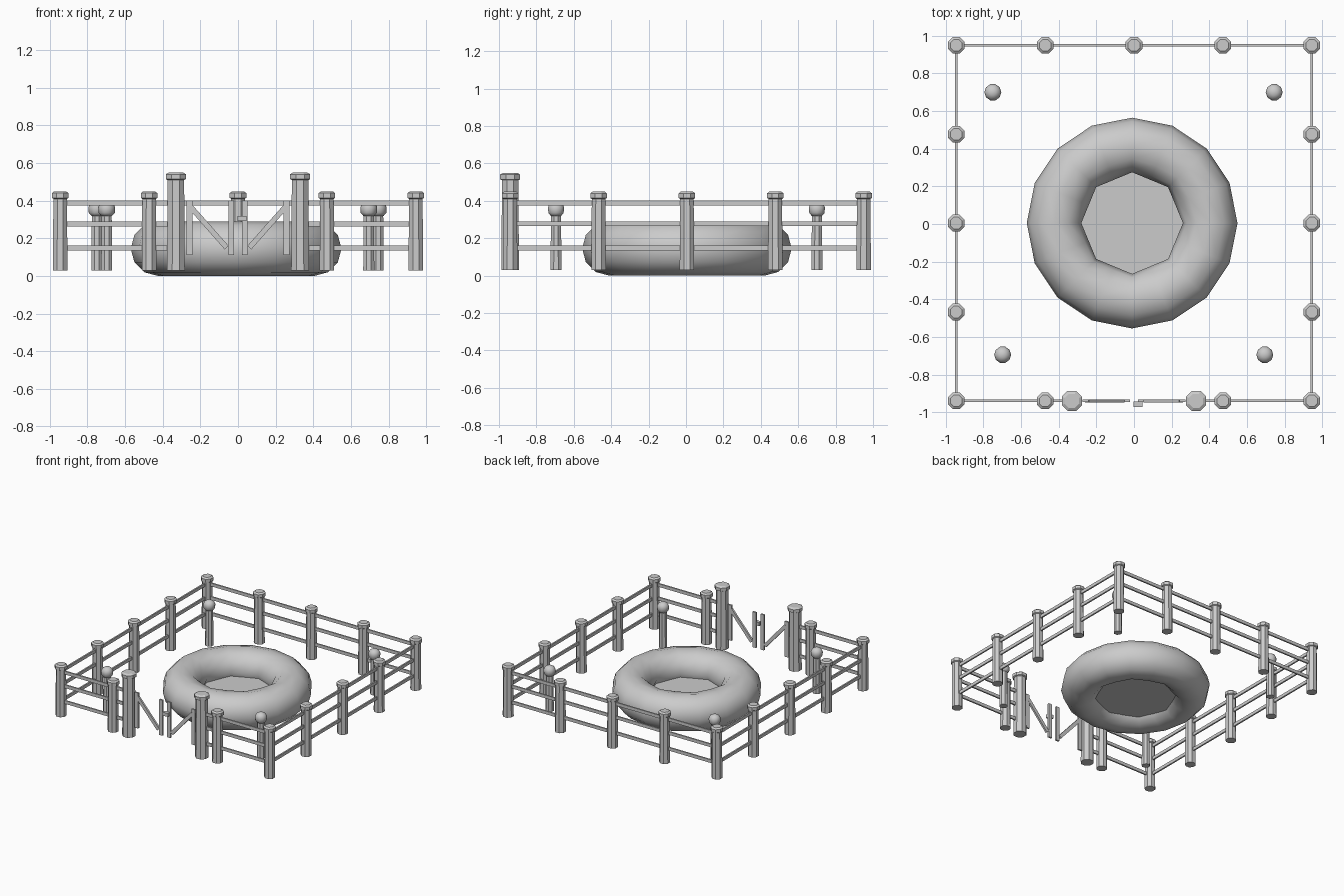
import bpy, bmesh, math
from mathutils import Vector

if "Cube" in bpy.data.objects:
    bpy.data.objects.remove(bpy.data.objects["Cube"])


def finish(bm, name, smooth=False):
    bmesh.ops.recalc_face_normals(bm, faces=bm.faces)
    me = bpy.data.meshes.new(name)
    bm.to_mesh(me)
    bm.free()
    ob = bpy.data.objects.new(name, me)
    bpy.context.collection.objects.link(ob)
    if smooth:
        bpy.context.view_layer.objects.active = ob
        ob.select_set(True)
        bpy.ops.object.shade_smooth_by_angle(angle=math.radians(50))
        ob.select_set(False)
    return ob


def lathe(name, x, y, profile, sides, turn=0.0, smooth=False):
    """Closed turned shape from (radius, z) pairs."""
    bm = bmesh.new()
    rings = []
    for r, z in profile:
        rings.append([bm.verts.new((x + r * math.cos(turn + 2 * math.pi * i / sides),
                                    y + r * math.sin(turn + 2 * math.pi * i / sides), z))
                      for i in range(sides)])
    for a, b in zip(rings, rings[1:]):
        for i in range(sides):
            j = (i + 1) % sides
            bm.faces.new((a[i], a[j], b[j], b[i]))
    bm.faces.new(rings[0])
    bm.faces.new(rings[-1])
    return finish(bm, name, smooth)


def board(name, a, b, height, depth):
    """Flat board from a to b, its height lying in the vertical plane."""
    a, b = Vector(a), Vector(b)
    d = (b - a).normalized()
    side = d.cross(Vector((0, 0, 1)))
    if side.length < 0.01:
        side = Vector((0, 1, 0))
    side.normalize()
    up = side.cross(d)
    bm = bmesh.new()
    bmesh.ops.create_cube(bm, size=1)
    for v in bm.verts:
        c = v.co.copy()
        v.co = (a + b) / 2 + d * c.x * (b - a).length + side * c.y * depth + up * c.z * height
    return finish(bm, name)


X, FRONT, BACK = 0.945, -0.94, 0.95
MID = (FRONT + BACK) / 2
STEP = 0.4725


def post(name, x, y, r, top):
    lathe(name, x, y, [(r, 0.03), (r * 0.93, top - 0.04), (r * 1.14, top - 0.035),
                       (r * 1.14, top - 0.01), (r * 0.8, top)], 8, math.pi / 8)


# Fence posts
spots = set()
for i in range(-2, 3):
    spots |= {(i, 2), (-2, i), (2, i)}
spots |= {(-1, -2), (1, -2)}
for i, j in sorted(spots):
    post("fence_post", i * STEP, MID + j * STEP, 0.042, 0.45)

# Rails
for z in (0.388, 0.277, 0.148):
    board("back_rail", (-X, BACK, z), (X, BACK, z), 0.026, 0.012)
    for s in (-1, 1):
        board("side_rail", (s * X, FRONT, z), (s * X, BACK, z), 0.026, 0.012)
        board("front_rail", (s * X, FRONT, z), (s * 0.33, FRONT, z), 0.026, 0.012)

# Gate posts and the two braced gate leaves
for s in (-1, 1):
    post("gate_post", s * 0.33, FRONT, 0.051, 0.55)
    board("gate_outer_stile", (s * 0.258, FRONT, 0.11), (s * 0.258, FRONT, 0.40), 0.034, 0.014)
    board("gate_inner_stile", (s * 0.036, FRONT, 0.11), (s * 0.036, FRONT, 0.40), 0.03, 0.014)
    board("gate_brace", (s * 0.25, FRONT, 0.365), (s * 0.06, FRONT, 0.15), 0.028, 0.016)
board("gate_latch", (-0.002, FRONT - 0.018, 0.305), (0.045, FRONT - 0.018, 0.305), 0.028, 0.03)

# Short posts with round finials inside the corners
for x, y in ((-0.75, 0.70), (0.745, 0.70), (-0.698, -0.695), (0.695, -0.695)):
    lathe("short_post", x, y, [(0.032, 0.03), (0.029, 0.325)], 8, math.pi / 8)
    lathe("post_finial", x, y, [(0.028, 0.318), (0.043, 0.335), (0.045, 0.365),
                                (0.036, 0.385), (0.016, 0.397)], 10, 0, True)

# Large ring, sixteen-sided outside and eight-sided around the hole
SEG, TUBE, MAJOR, MINOR = 16, 12, 0.415, 0.145
bm = bmesh.new()
rings = []
for i in range(SEG):
    u = 2 * math.pi * i / SEG
    ring = []
    for k in range(TUBE):
        v = 2 * math.pi * k / TUBE
        r = MAJOR + MINOR * math.cos(v)
        if i % 2:
            r *= 1 - (1 - math.cos(math.pi / 8)) * max(0, -math.cos(v))
        ring.append(bm.verts.new((r * math.cos(u) - 0.01, r * math.sin(u) + 0.005,
                                  0.145 + MINOR * math.sin(v))))
    rings.append(ring)
for i in range(SEG):
    a, b = rings[i], rings[(i + 1) % SEG]
    for k in range(TUBE):
        m = (k + 1) % TUBE
        bm.faces.new((a[k], b[k], b[m], a[m]))
finish(bm, "large_ring", True)

# Floor closing the hole
lathe("ring_floor", -0.01, 0.005, [(0.31, 0.06), (0.30, 0.11)], 16)
